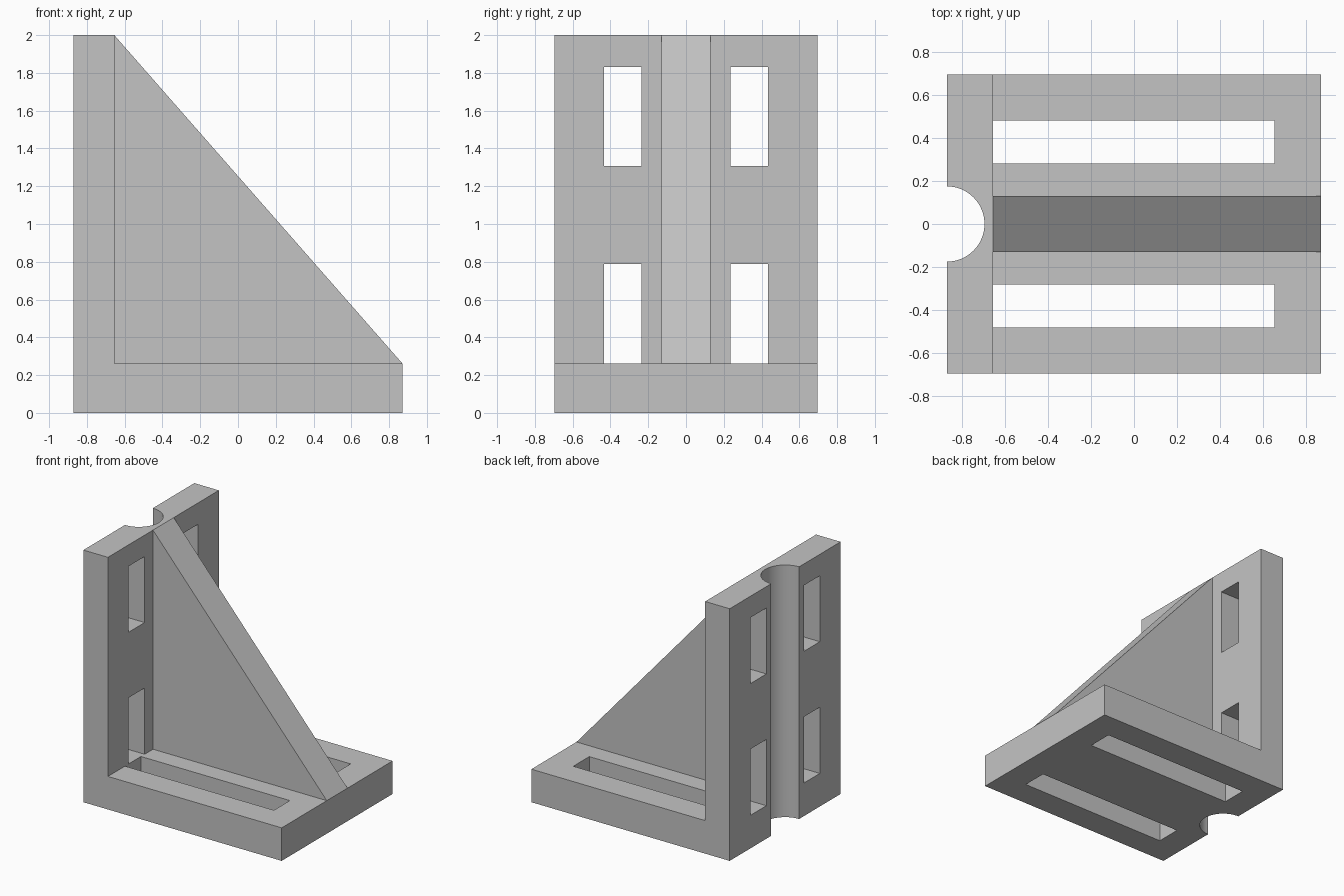
import bpy
import bmesh
import math
from mathutils import Vector

cube = bpy.data.objects.get("Cube")
if cube:
    bpy.data.objects.remove(cube, do_unlink=True)

# Main dimensions
HALF_X, HALF_Y, HEIGHT = 0.87, 0.695, 2.0
WALL_X = -0.655      # inner face of the upright wall
BASE_Z = 0.262       # top of the base plate
RIB_HALF = 0.13
NOTCH_R = 0.175

grey = bpy.data.materials.new("cast_grey")
grey.use_nodes = True
grey.diffuse_color = (0.55, 0.55, 0.55, 1)
grey.node_tree.nodes["Principled BSDF"].inputs["Base Color"].default_value = grey.diffuse_color


def prism(name, outline, offset):
    """Extrude a closed outline of 3D points along an offset."""
    bm = bmesh.new()
    face = bm.faces.new([bm.verts.new(p) for p in outline])
    result = bmesh.ops.extrude_face_region(bm, geom=[face], use_keep_orig=True)
    verts = [v for v in result["geom"] if isinstance(v, bmesh.types.BMVert)]
    bmesh.ops.translate(bm, verts=verts, vec=Vector(offset))
    bmesh.ops.recalc_face_normals(bm, faces=bm.faces)
    mesh = bpy.data.meshes.new(name)
    bm.to_mesh(mesh)
    bm.free()
    mesh.materials.append(grey)
    obj = bpy.data.objects.new(name, mesh)
    bpy.context.collection.objects.link(obj)
    return obj


def side_prism(name, profile, half_width):
    """Extrude an x-z profile symmetrically across y."""
    return prism(name, [(x, -half_width, z) for x, z in profile], (0, 2 * half_width, 0))


def box(name, x0, x1, y0, y1, z0, z1):
    return prism(name, [(x0, y0, z0), (x1, y0, z0), (x1, y1, z0), (x0, y1, z0)],
                 (0, 0, z1 - z0))


def combine(target, other, operation):
    """Apply a boolean and remove the helper."""
    other.hide_render = True
    mod = target.modifiers.new(operation.lower(), 'BOOLEAN')
    mod.operation, mod.solver, mod.object = operation, 'EXACT', other
    bpy.context.view_layer.objects.active = target
    bpy.ops.object.modifier_apply(modifier=mod.name)
    bpy.data.objects.remove(other, do_unlink=True)


# Base plate and upright wall as one L-shaped casting
bracket = side_prism("angle_plate", [
    (-HALF_X, 0), (HALF_X, 0), (HALF_X, BASE_Z),
    (WALL_X, BASE_Z), (WALL_X, HEIGHT), (-HALF_X, HEIGHT)], HALF_Y)

# Triangular stiffening rib
rib = side_prism("stiffening_rib", [
    (WALL_X, BASE_Z), (HALF_X, BASE_Z), (WALL_X, HEIGHT)], RIB_HALF)
combine(bracket, rib, 'UNION')

# Clamping slots in the base and windows in the wall, on both sides
for side in (-1, 1):
    y0, y1 = sorted((side * 0.281, side * 0.481))
    combine(bracket, box("base_slot_cutter", WALL_X, 0.652, y0, y1, -0.1, BASE_Z + 0.05),
            'DIFFERENCE')
    y0, y1 = sorted((side * 0.235, side * 0.435))
    for z0, z1 in ((BASE_Z, 0.787), (1.307, 1.83)):
        combine(bracket, box("wall_window_cutter", -1, WALL_X + 0.05, y0, y1, z0, z1),
                'DIFFERENCE')

# Half-round channel down the back of the wall
steps = 64
circle = [(-HALF_X + NOTCH_R * math.cos(2 * math.pi * i / steps),
           NOTCH_R * math.sin(2 * math.pi * i / steps), -0.1) for i in range(steps)]
combine(bracket, prism("channel_cutter", circle, (0, 0, HEIGHT + 0.2)), 'DIFFERENCE')

# Smooth the channel, keep all corners sharp
bpy.ops.object.select_all(action='DESELECT')
bracket.select_set(True)
bpy.context.view_layer.objects.active = bracket
bpy.ops.object.shade_smooth_by_angle(angle=math.radians(30))
